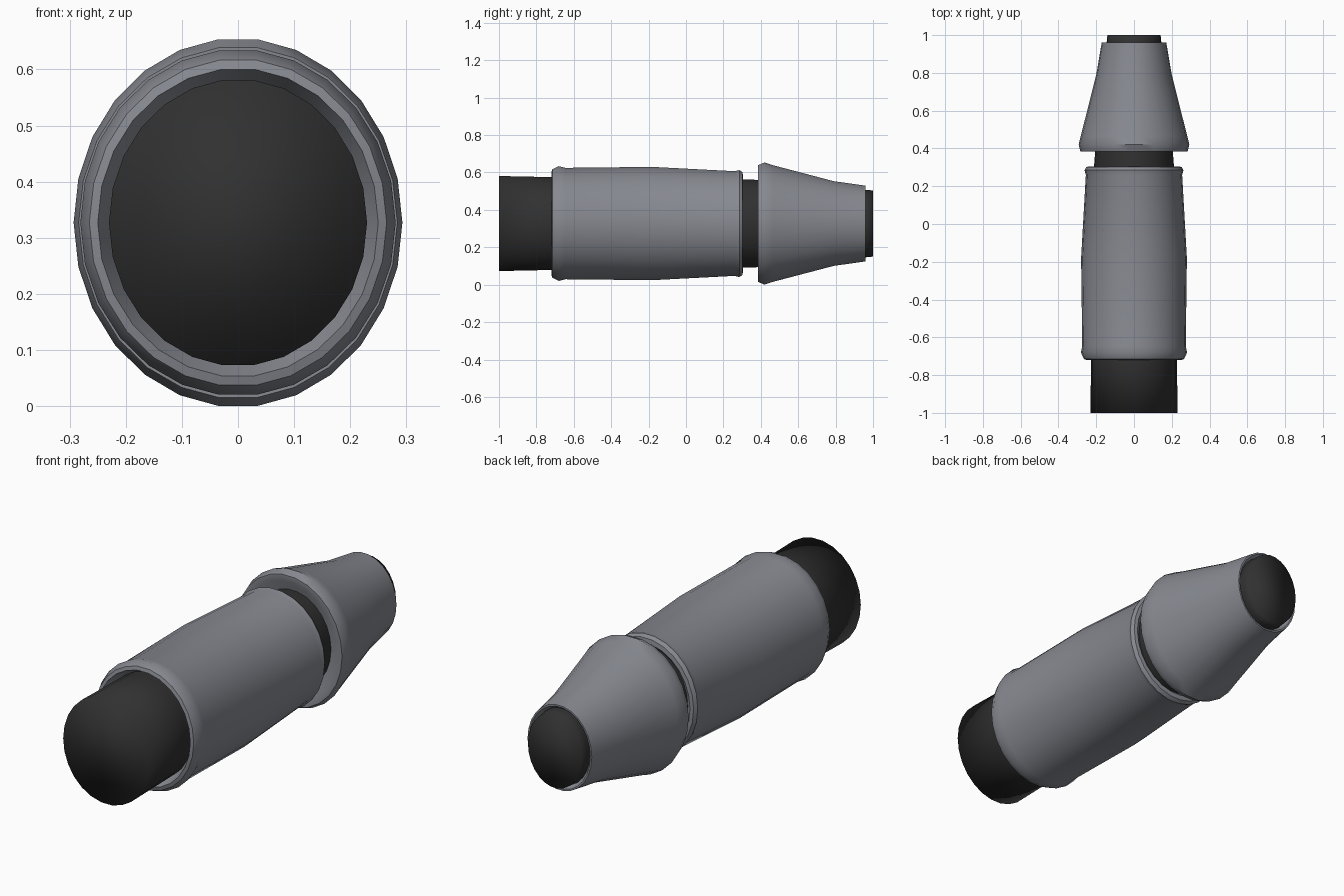
import bpy, bmesh, math

SIDES = 26
AXIS_Z = 0.327

cube = bpy.data.objects.get("Cube")
if cube:
    bpy.data.objects.remove(cube, do_unlink=True)


def material(name, colour):
    mat = bpy.data.materials.new(name)
    mat.use_nodes = True
    mat.diffuse_color = (*colour, 1)
    mat.node_tree.nodes["Principled BSDF"].inputs["Base Color"].default_value = (*colour, 1)
    return mat


def loft(name, stations, mat, sharp_angle=None):
    """Join oval rings (y, half width, half height) along the y axis."""
    bm = bmesh.new()
    rings = []
    for y, rx, rz in stations:
        angles = [math.tau * i / SIDES for i in range(SIDES)]
        rings.append([bm.verts.new((rx * math.cos(a), y, AXIS_Z + rz * math.sin(a)))
                      for a in angles])
    for a, b in zip(rings, rings[1:]):
        for i in range(SIDES):
            j = (i + 1) % SIDES
            bm.faces.new((a[i], a[j], b[j], b[i]))
    bm.faces.new(rings[0])
    bm.faces.new(rings[-1])
    bmesh.ops.recalc_face_normals(bm, faces=bm.faces)
    mesh = bpy.data.meshes.new(name)
    bm.to_mesh(mesh)
    bm.free()
    mesh.materials.append(mat)
    obj = bpy.data.objects.new(name, mesh)
    bpy.context.collection.objects.link(obj)
    bpy.ops.object.select_all(action="DESELECT")
    obj.select_set(True)
    bpy.context.view_layer.objects.active = obj
    if sharp_angle is None:
        bpy.ops.object.shade_smooth()
    else:
        bpy.ops.object.shade_smooth_by_angle(angle=math.radians(sharp_angle))
    return obj


grey = material("metal grey", (0.24, 0.25, 0.28))
black = material("dark rubber", (0.03, 0.03, 0.03))

# Tapering inner core with plain ends
loft("inner_core", [(-1.0, 0.23, 0.256), (-0.72, 0.228, 0.25), (0.3, 0.212, 0.238),
                    (0.39, 0.205, 0.235), (0.96, 0.145, 0.182), (1.0, 0.141, 0.178)], black)

# Barrel-shaped sleeve with raised rims and recessed ends
loft("grip_sleeve", [(-0.66, 0.22, 0.245), (-0.72, 0.25, 0.275), (-0.715, 0.265, 0.292),
                     (-0.68, 0.281, 0.309), (-0.645, 0.274, 0.3), (-0.18, 0.28, 0.305),
                     (0.26, 0.255, 0.282), (0.285, 0.262, 0.288), (0.302, 0.252, 0.277),
                     (0.305, 0.235, 0.255), (0.28, 0.2, 0.23)], grey, 40)

# Cone-shaped nose with a flared collar
loft("nose_cone", [(0.42, 0.2, 0.225), (0.385, 0.255, 0.285), (0.385, 0.284, 0.314),
                   (0.42, 0.293, 0.329), (0.465, 0.282, 0.314), (0.79, 0.2, 0.228),
                   (0.96, 0.171, 0.204), (0.96, 0.163, 0.196), (0.93, 0.14, 0.175)], grey, 40)
